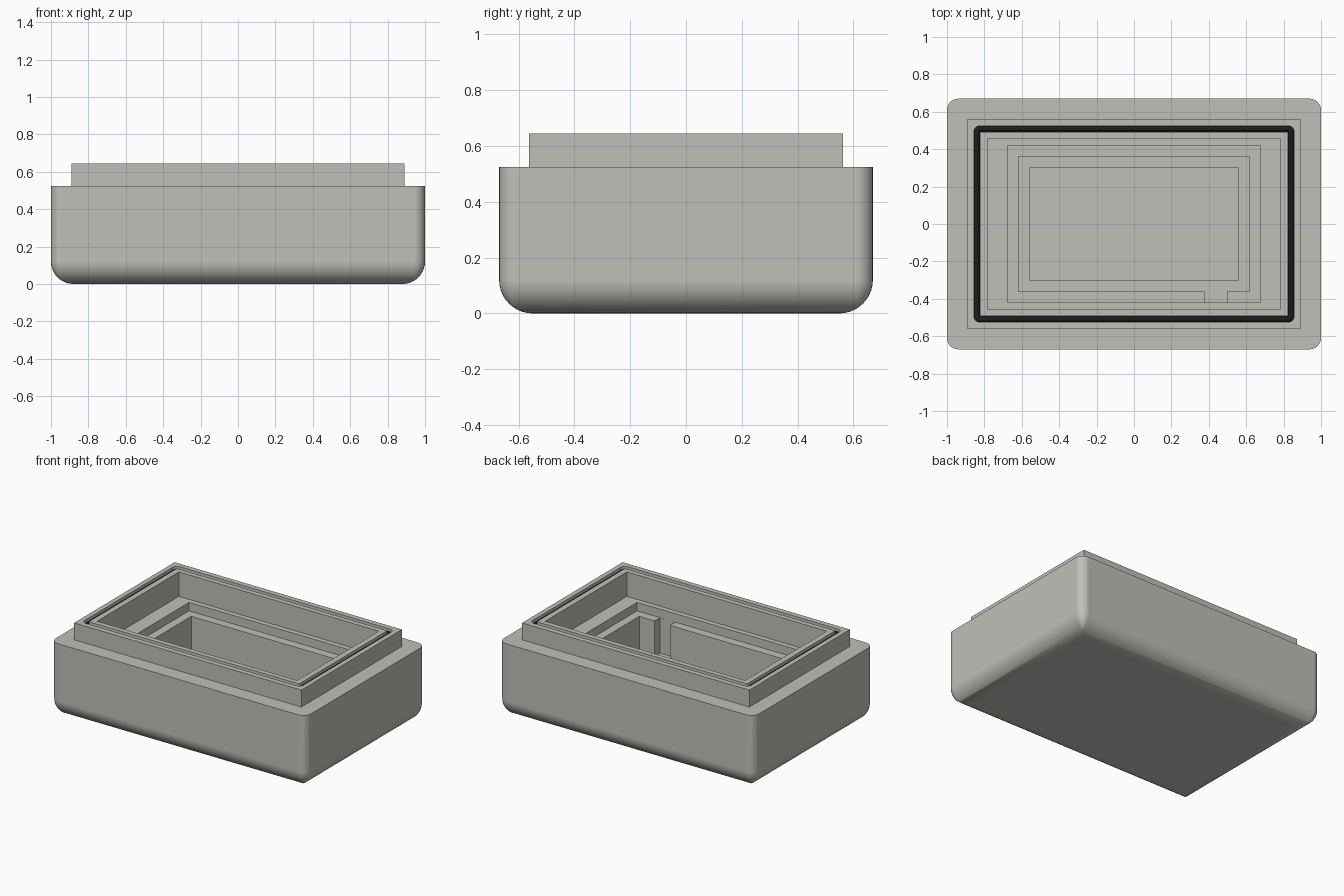
import bpy, bmesh, math

if "Cube" in bpy.data.objects:
    bpy.data.objects.remove(bpy.data.objects["Cube"])


def material(name, rgb):
    m = bpy.data.materials.new(name)
    m.diffuse_color = (*rgb, 1)
    m.use_nodes = True
    m.node_tree.nodes["Principled BSDF"].inputs["Base Color"].default_value = m.diffuse_color
    return m


def rounded_rect(hx, hy, r, z, n=6):
    """Rectangle outline with round corners (r = 0 gives sharp ones)."""
    pts = []
    for k, (sx, sy) in enumerate(((1, 1), (-1, 1), (-1, -1), (1, -1))):
        for i in range(n + 1):
            a = math.pi / 2 * (k + i / n)
            pts.append((sx * (hx - r) + r * math.cos(a),
                        sy * (hy - r) + r * math.sin(a), z))
    return pts


def loft(name, loops, mat, closed=False):
    """Skin a stack of rounded rectangles, capped or joined end to start."""
    bm = bmesh.new()
    rows = [[bm.verts.new(p) for p in rounded_rect(*l)] for l in loops]
    pairs = list(zip(rows, rows[1:]))
    if closed:
        pairs.append((rows[-1], rows[0]))
    else:
        bm.faces.new(rows[0])
        bm.faces.new(rows[-1])
    for a, b in pairs:
        for i in range(len(a)):
            j = (i + 1) % len(a)
            bm.faces.new((a[i], a[j], b[j], b[i]))
    bmesh.ops.remove_doubles(bm, verts=bm.verts, dist=1e-5)
    bmesh.ops.recalc_face_normals(bm, faces=bm.faces)
    me = bpy.data.meshes.new(name)
    bm.to_mesh(me)
    bm.free()
    me.materials.append(mat)
    ob = bpy.data.objects.new(name, me)
    bpy.context.collection.objects.link(ob)
    return ob


def activate(ob):
    bpy.ops.object.select_all(action='DESELECT')
    ob.select_set(True)
    bpy.context.view_layer.objects.active = ob


grey = material("warm grey", (0.53, 0.53, 0.49))
black = material("seal black", (0.012, 0.012, 0.012))

# Case outside: rounded bottom edge, then straight walls
R, HX, HY, TOP = 0.12, 1.0, 0.67, 0.645
loops = []
for i in range(11):
    a = math.pi / 2 * i / 10
    d = R * (1 - math.sin(a))
    loops.append((HX - d, HY - d, max(0.06 - d, 0), R * (1 - math.cos(a))))
loops += [
    (HX, HY, 0.06, 0.525),
    # raised rim
    (0.89, 0.562, 0, 0.525), (0.89, 0.562, 0, TOP),
    # seal groove
    (0.856, 0.525, 0.032, TOP), (0.856, 0.525, 0.032, 0.595),
    (0.824, 0.493, 0.004, 0.595), (0.824, 0.493, 0.004, TOP),
    # stepped pocket
    (0.783, 0.457, 0, TOP), (0.783, 0.457, 0, 0.472),
    (0.677, 0.42, 0, 0.472), (0.677, 0.42, 0, 0.412),
    (0.618, 0.36, 0, 0.412), (0.618, 0.36, 0, 0.16),
    (0.558, 0.302, 0, 0.16), (0.558, 0.302, 0, 0.10),
]
case = loft("case", loops, grey)

# Notch in the front pocket wall
cutter = loft("notch_cutter", [(0.06, 0.045, 0, 0.1605), (0.06, 0.045, 0, 0.44)], grey)
cutter.location = (0.438, -0.3745, 0)
cutter.hide_render = True
activate(case)
mod = case.modifiers.new("notch", 'BOOLEAN')
mod.operation = 'DIFFERENCE'
mod.solver = 'EXACT'
mod.object = cutter
bpy.ops.object.modifier_apply(modifier=mod.name)
bpy.data.objects.remove(cutter)

# Round seal lying in the groove
T = 0.0158
ring = []
for i in range(12):
    a = 2 * math.pi * i / 12
    o = T * math.cos(a)
    ring.append((0.84 + o, 0.509 + o, 0.018 + o, 0.616 + T * math.sin(a)))
seal = loft("seal_ring", ring, black, closed=True)

# Smooth the rounded edges, keep the flats flat
for ob in (case, seal):
    activate(ob)
    bpy.ops.object.shade_smooth_by_angle(angle=math.radians(35))
    wn = ob.modifiers.new("flat_normals", 'WEIGHTED_NORMAL')
    wn.keep_sharp = True
